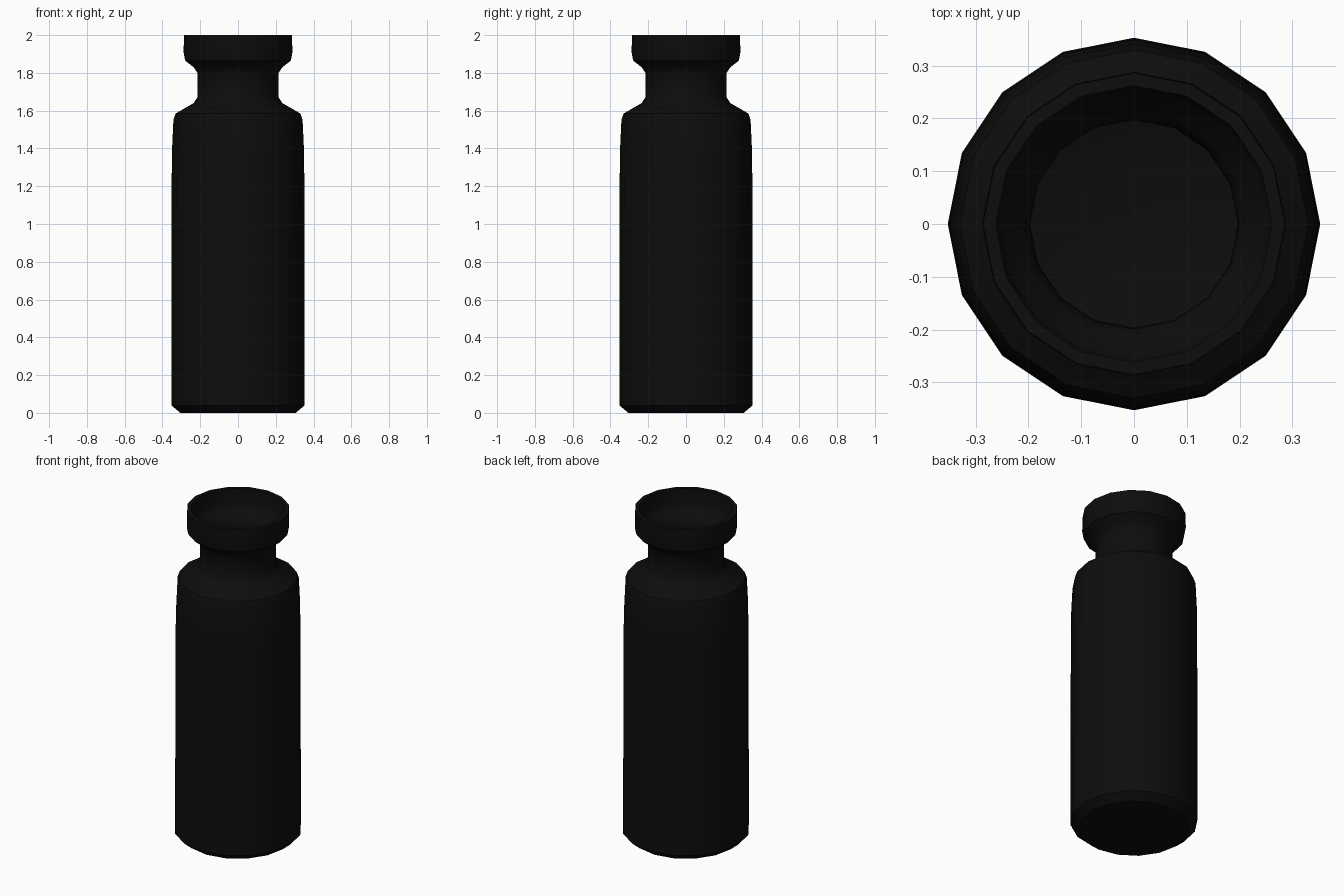
import bpy, bmesh, math

if "Cube" in bpy.data.objects:
    bpy.data.objects.remove(bpy.data.objects["Cube"])

SIDES = 16

def lathe(name, profile):
    """Revolve (radius, z) points round z; both ends are capped."""
    bm = bmesh.new()
    rings = [[bm.verts.new((r * math.cos(i * math.tau / SIDES),
                            r * math.sin(i * math.tau / SIDES), z))
              for i in range(SIDES)] for r, z in profile]
    for a, b in zip(rings, rings[1:]):
        for i in range(SIDES):
            j = (i + 1) % SIDES
            bm.faces.new((a[i], a[j], b[j], b[i]))
    bm.faces.new(rings[0][::-1])
    bm.faces.new(rings[-1])
    bmesh.ops.recalc_face_normals(bm, faces=bm.faces)
    mesh = bpy.data.meshes.new(name)
    bm.to_mesh(mesh)
    bm.free()
    ob = bpy.data.objects.new(name, mesh)
    bpy.context.collection.objects.link(ob)
    return ob

# outer wall: base, body, shoulder, neck, collar
outer = [(0.305, 0), (0.353, 0.04), (0.353, 0.44), (0.351, 1.25), (0.349, 1.4),
         (0.342, 1.55), (0.33, 1.585), (0.235, 1.64), (0.215, 1.67),
         (0.215, 1.80), (0.235, 1.83), (0.28, 1.865), (0.288, 1.91), (0.286, 2.0)]
# inner wall: rim, ledge, neck bore, cavity down to the floor
inner = [(0.262, 2.0), (0.262, 1.91), (0.252, 1.88), (0.215, 1.85), (0.199, 1.81),
         (0.197, 1.66), (0.22, 1.62), (0.315, 1.565), (0.33, 1.4),
         (0.333, 0.44), (0.333, 0.05), (0.295, 0.02)]
vial = lathe("vial", outer + inner)

# near-black glass
mat = bpy.data.materials.new("dark_glass")
mat.diffuse_color = (0.004, 0.004, 0.004, 1)
mat.use_nodes = True
mat.node_tree.nodes["Principled BSDF"].inputs["Base Color"].default_value = mat.diffuse_color
vial.data.materials.append(mat)

bpy.context.view_layer.objects.active = vial
vial.select_set(True)
bpy.ops.object.shade_smooth_by_angle(angle=math.radians(40))
